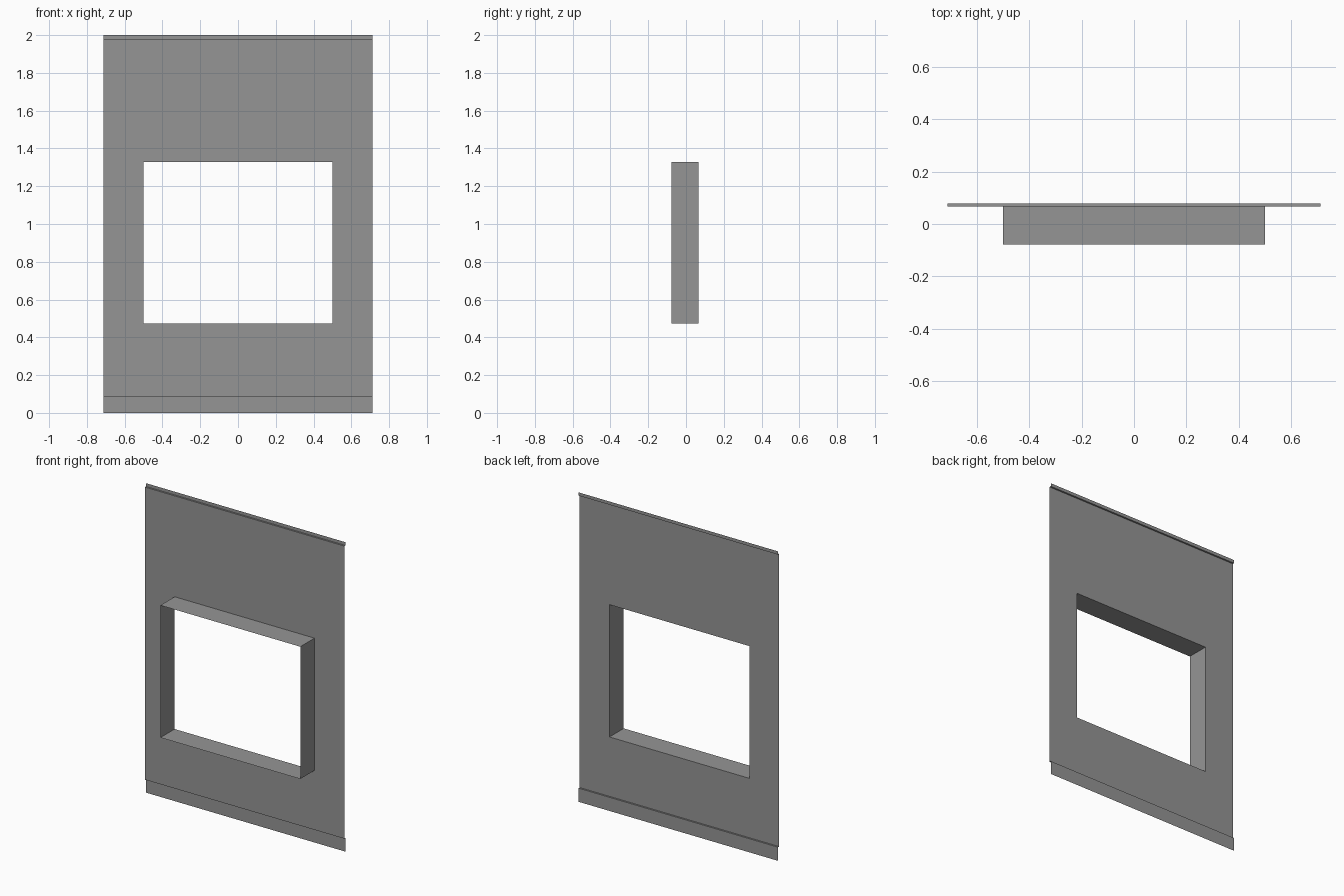
import bpy

cube = bpy.data.objects.get("Cube")
if cube:
    bpy.data.objects.remove(cube, do_unlink=True)

HALF_W, HOLE_W = 0.713, 0.5
HOLE_LOW, HOLE_HIGH = 0.472, 1.327
FRONT, PLANE, LIP = -0.078, 0.067, 0.078

grey = bpy.data.materials.new("Sheet grey")
grey.use_nodes = True
colour = (0.3, 0.3, 0.3, 1)
grey.diffuse_color = colour
grey.node_tree.nodes["Principled BSDF"].inputs["Base Color"].default_value = colour


def make(name, verts, faces):
    mesh = bpy.data.meshes.new(name)
    mesh.from_pydata(verts, [], faces)
    mesh.materials.append(grey)
    obj = bpy.data.objects.new(name, mesh)
    bpy.context.collection.objects.link(obj)
    return obj


# Folded sheet: side profile swept across the width, leaving the opening empty
profile = [(LIP, 0), (LIP, 0.088), (PLANE, 0.088), (PLANE, HOLE_LOW),
           (PLANE, HOLE_HIGH), (PLANE, 1.979), (LIP, 1.979), (LIP, 2)]
columns = [-HALF_W, -HOLE_W, HOLE_W, HALF_W]
n = len(columns)
verts = [(x, y, z) for y, z in profile for x in columns]
faces = []
for row in range(len(profile) - 1):
    for col in range(n - 1):
        if profile[row][1] == HOLE_LOW and col == 1:
            continue
        a = row * n + col
        faces.append((a, a + 1, a + n + 1, a + n))
make("wall_panel", verts, faces)

# Open sleeve lining the opening and projecting forward
corners = [(-HOLE_W, HOLE_LOW), (HOLE_W, HOLE_LOW),
           (HOLE_W, HOLE_HIGH), (-HOLE_W, HOLE_HIGH)]
verts = [(x, y, z) for y in (FRONT, PLANE) for x, z in corners]
faces = [(i, (i + 1) % 4, (i + 1) % 4 + 4, i + 4) for i in range(4)]
make("opening_sleeve", verts, faces)
